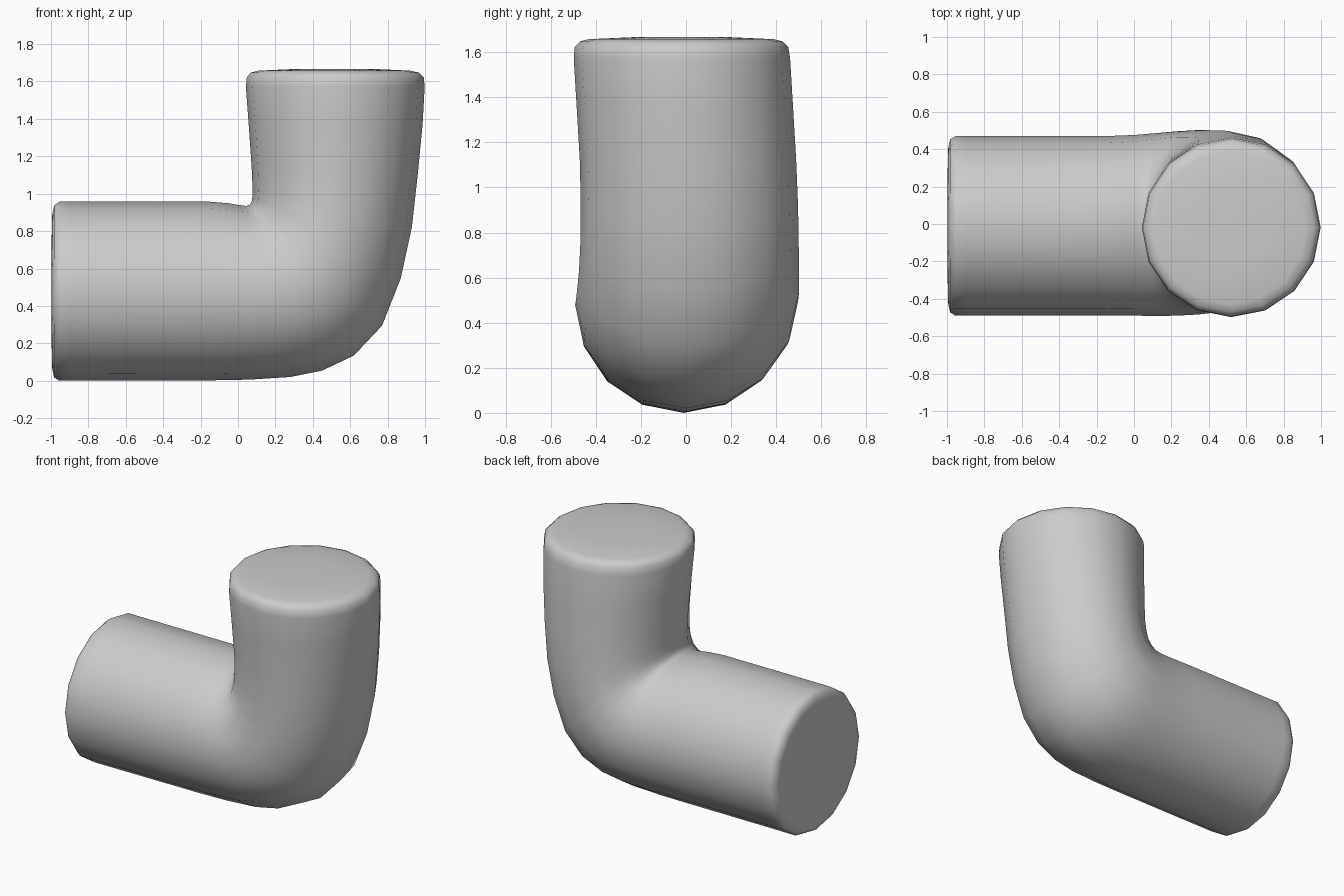
import bpy, bmesh, math
from mathutils import Vector

SIDES = 16

# Each section: outer (x, z), inner (x, z), y centre, y half width
sections = [
    # domed left end with rounded rim
    ((-0.998, 0.27), (-0.998, 0.70), -0.01, 0.22),
    ((-0.993, 0.07), (-0.993, 0.90), -0.01, 0.42),
    ((-0.983, 0.025), (-0.983, 0.945), -0.01, 0.463),
    ((-0.955, 0.008), (-0.955, 0.965), -0.01, 0.48),
    # horizontal arm
    ((-0.90, 0.008), (-0.90, 0.965), -0.01, 0.48),
    ((-0.15, 0.010), (-0.15, 0.965), -0.01, 0.48),
    # bend
    ((0.06, 0.014), (-0.05, 0.957), -0.007, 0.483),
    ((0.28, 0.028), (0.01, 0.947), -0.002, 0.49),
    ((0.45, 0.062), (0.045, 0.942), 0.004, 0.493),
    ((0.62, 0.143), (0.063, 0.950), 0.009, 0.493),
    ((0.77, 0.302), (0.073, 0.965), 0.013, 0.488),
    ((0.87, 0.555), (0.077, 0.99), 0.016, 0.484),
    ((0.93, 0.83), (0.078, 1.03), 0.015, 0.482),
    # upright arm
    ((0.96, 1.10), (0.073, 1.15), 0.009, 0.48),
    ((0.987, 1.38), (0.057, 1.38), -0.006, 0.48),
    ((0.998, 1.58), (0.042, 1.58), -0.018, 0.48),
    # rounded rim and domed top
    ((0.993, 1.63), (0.047, 1.63), -0.02, 0.474),
    ((0.965, 1.656), (0.068, 1.656), -0.02, 0.45),
    ((0.92, 1.666), (0.11, 1.666), -0.02, 0.41),
    ((0.72, 1.675), (0.31, 1.675), -0.02, 0.21),
]

bm = bmesh.new()


def ring(outer, inner, yc, ry):
    """Elliptical ring spanning the outer and inner edge of the pipe."""
    o = Vector((outer[0], yc, outer[1]))
    i = Vector((inner[0], yc, inner[1]))
    mid, half = (o + i) / 2, (o - i) / 2
    verts = []
    for k in range(SIDES):
        a = 2 * math.pi * k / SIDES
        verts.append(bm.verts.new(mid + half * math.cos(a) + Vector((0, ry * math.sin(a), 0))))
    return verts


# Skin the sections into one pipe
rings = [ring(*s) for s in sections]
for a, b in zip(rings, rings[1:]):
    for k in range(SIDES):
        n = (k + 1) % SIDES
        bm.faces.new((a[k], a[n], b[n], b[k]))

# Close both ends with a flat cap
for end in (rings[0], rings[-1]):
    bm.faces.new(end)

bmesh.ops.recalc_face_normals(bm, faces=bm.faces)
for f in bm.faces:
    f.smooth = True

mesh = bpy.data.meshes.new("pipe_elbow")
bm.to_mesh(mesh)
bm.free()
pipe = bpy.data.objects.new("pipe_elbow", mesh)
bpy.context.collection.objects.link(pipe)
# Rest the lowest point on the ground
low = min(v.co.z for v in mesh.vertices)
for v in mesh.vertices:
    v.co.z -= low
